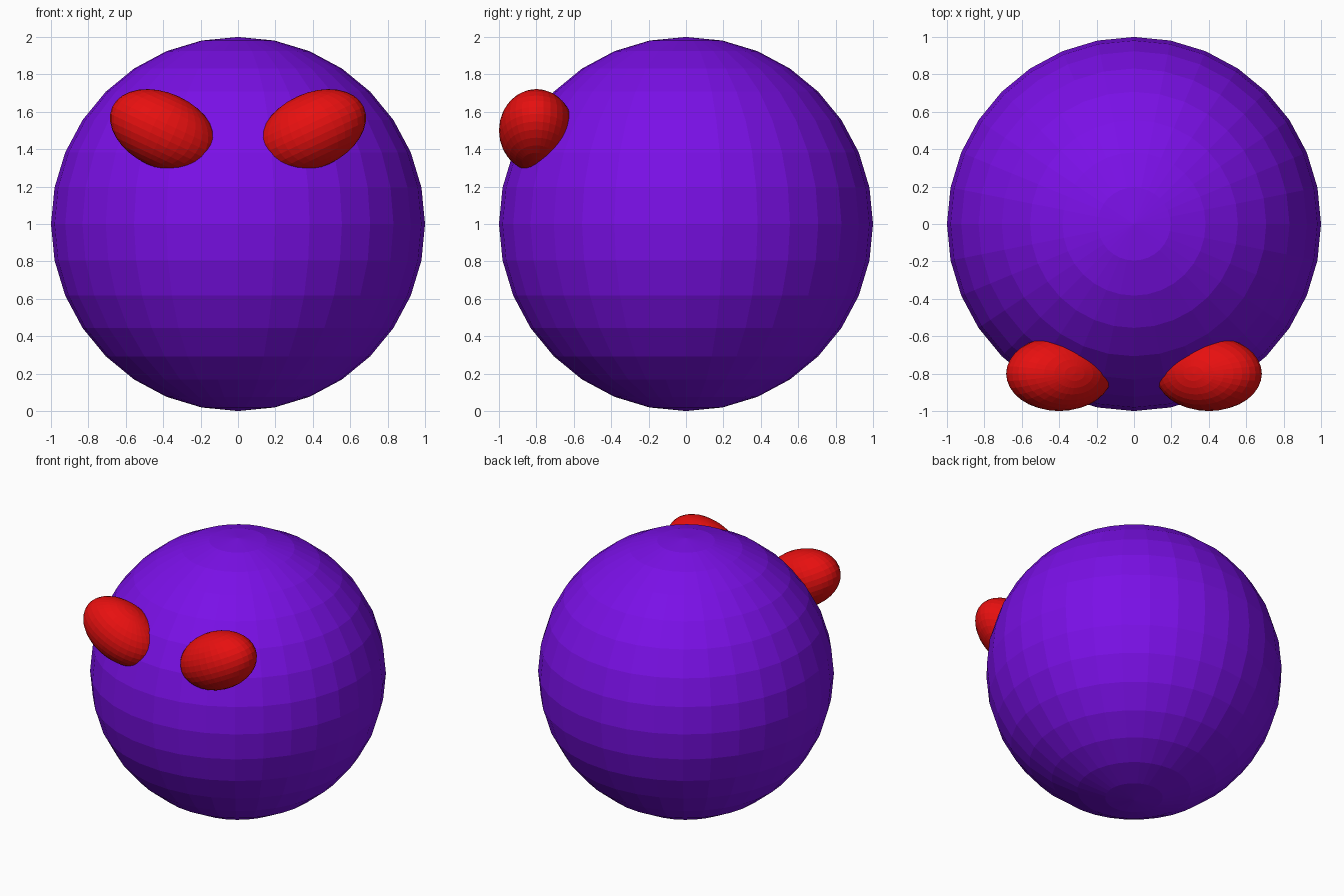
import bpy
import math

if "Cube" in bpy.data.objects:
    bpy.data.objects.remove(bpy.data.objects["Cube"])


def material(name, rgb):
    mat = bpy.data.materials.new(name)
    mat.diffuse_color = (*rgb, 1.0)
    mat.use_nodes = True
    mat.node_tree.nodes["Principled BSDF"].inputs["Base Color"].default_value = mat.diffuse_color
    return mat


def ball(name, centre, radii, mat, tilt=0.0):
    """Flat-shaded UV sphere, stretched and tilted about the y axis."""
    bpy.ops.mesh.primitive_uv_sphere_add(segments=32, ring_count=16, radius=1.0,
                                         location=centre, rotation=(0, tilt, 0))
    obj = bpy.context.object
    obj.name = name
    obj.scale = radii
    obj.data.materials.append(mat)
    return obj


purple = material("purple", (0.195, 0.005, 0.8))
red = material("red", (0.8, 0.005, 0.005))

# Round body
ball("body", (0, 0, 1), (1, 1, 1), purple)

# Pair of slanted egg-shaped eyes, outer ends raised
for side, label in ((1, "right"), (-1, "left")):
    ball(label + "_eye", (0.4 * side, -0.8, 1.5), (0.3, 0.2, 0.2), red,
         tilt=-side * math.radians(25))
